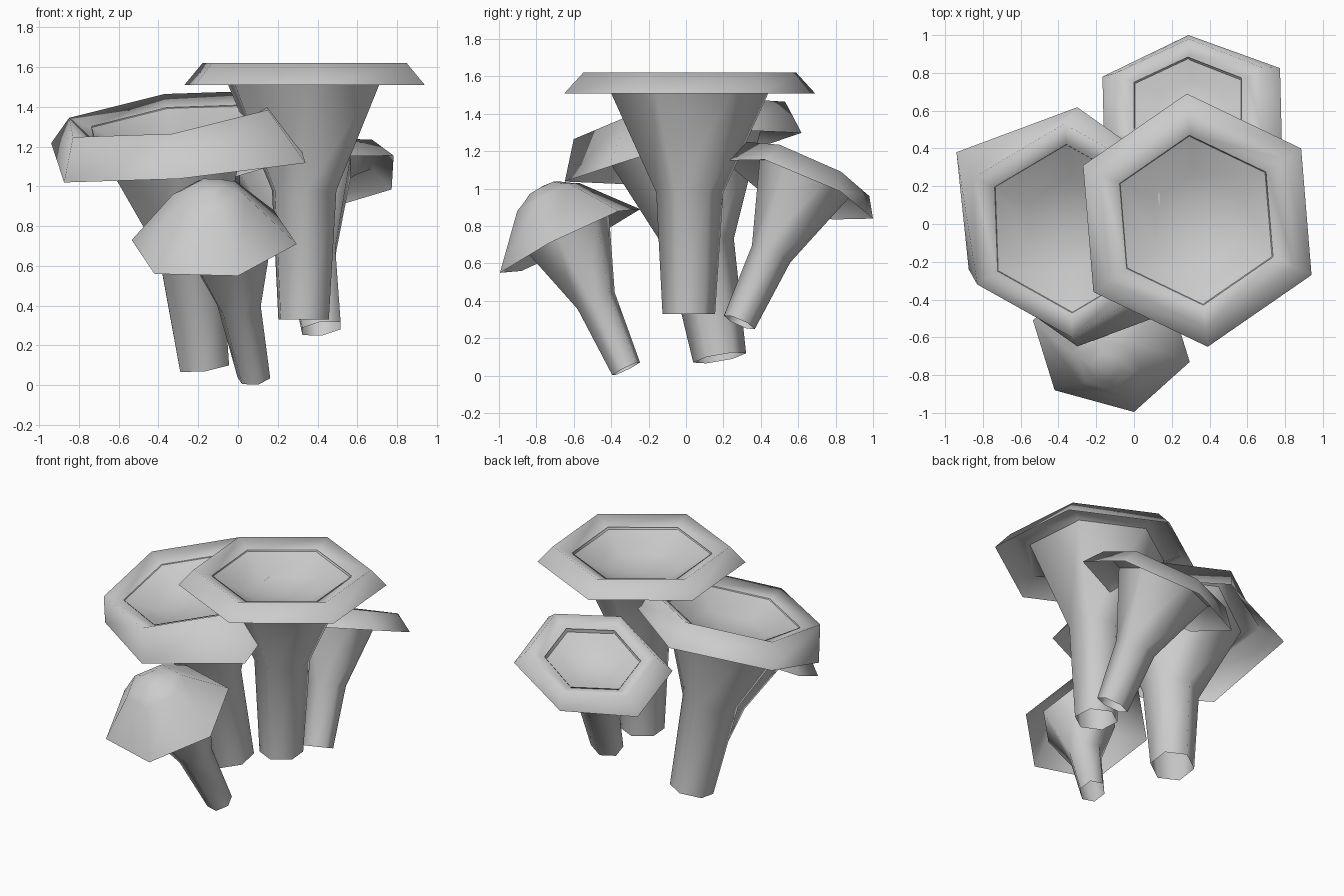
import bpy
from mathutils import Vector as V

if "Cube" in bpy.data.objects:
    bpy.data.objects.remove(bpy.data.objects["Cube"])


def hexagon(center, half, scale=1.0):
    """Six corners from a centre and three corner offsets (others are opposite)."""
    offs = [V(h) * scale for h in half]
    offs += [-o for o in offs]
    return [V(center) + o for o in offs]


def loft(name, rings, tip=None):
    """Skin six-sided rings, optionally closing onto a tip point."""
    verts = [p for r in rings for p in r]
    faces = []
    for i in range(len(rings) - 1):
        for k in range(6):
            j = (k + 1) % 6
            faces.append((i * 6 + k, i * 6 + j, i * 6 + 6 + j, i * 6 + 6 + k))
    if tip:
        n, base = len(verts), len(verts) - 6
        verts.append(V(tip))
        faces += [(base + k, base + (k + 1) % 6, n) for k in range(6)]
    me = bpy.data.meshes.new(name)
    me.from_pydata(verts, [], faces)
    me.polygons.foreach_set("use_smooth", [True] * len(faces))
    me.update()
    ob = bpy.data.objects.new(name, me)
    bpy.context.collection.objects.link(ob)
    return ob


def mushroom(name, rim_c, rim, top_c, top, depth, stem):
    """Cap: rim, shoulder ring, then a bowl (depth > 0) or dome (depth < 0)."""
    axis = V(top[0]).cross(V(top[1])).normalized()
    bowl = [hexagon(V(top_c) - axis * depth * d, top, s) for s, d in ((.79, .28), (.45, .85))]
    loft(name + "_cap", [hexagon(rim_c, rim), hexagon(top_c, top)] + bowl,
         V(top_c) - axis * depth)
    loft(name + "_stem", [hexagon(c, top, s) for c, s in stem])


def scaled(half, s):
    return [V(h) * s for h in half]


# tall upright mushroom with dished cap
rim = [(-.055, .67, 0), (-.605, .29, 0), (-.55, -.38, 0)]
mushroom("tall_mushroom", (.335, .02, 1.51), rim,
         (.335, .02, 1.62), scaled(rim, .85), .19,
         [((.33, .015, .33), .247), ((.333, .02, .98), .315), ((.33, .02, 1.575), .79)])

# left mushroom with tilted dished cap
mushroom("left_mushroom", (-.30, -.015, 1.168),
         [(-.64, .395, .05), (-.575, -.225, -.148), (0, -.633, -.13)],
         (-.35, -.035, 1.365),
         [(-.50, .28, -.02), (-.48, -.285, -.117), (.02, -.565, -.10)],
         .19,
         [((-.17, .18, .095), .25), ((-.245, .075, .70), .32), ((-.343, -.025, 1.318), .79)])

# small front mushroom with domed cap
rim = [(-.30, -.26, -.16), (.12, -.375, -.17), (.415, -.11, -.01)]
mushroom("front_mushroom", (-.12, -.62, .72), rim,
         (-.145, -.737, .956), scaled(rim, .44), -.065,
         [((.08, -.32, .037), .45), ((.005, -.48, .40), .6), ((-.073, -.635, .77), 1.35)])

# back mushroom leaning away, shallow dished cap
mushroom("back_mushroom", (.308, .60, .995),
         [(.475, -.18, .16), (.465, .225, -.01), (-.02, .40, -.155)],
         (.29, .65, 1.105),
         [(.385, -.15, .13), (.385, .18, -.015), (0, .33, -.145)],
         .13,
         [((.42, .285, .285), .25), ((.37, .455, .65), .31), ((.285, .64, 1.073), .74)])
